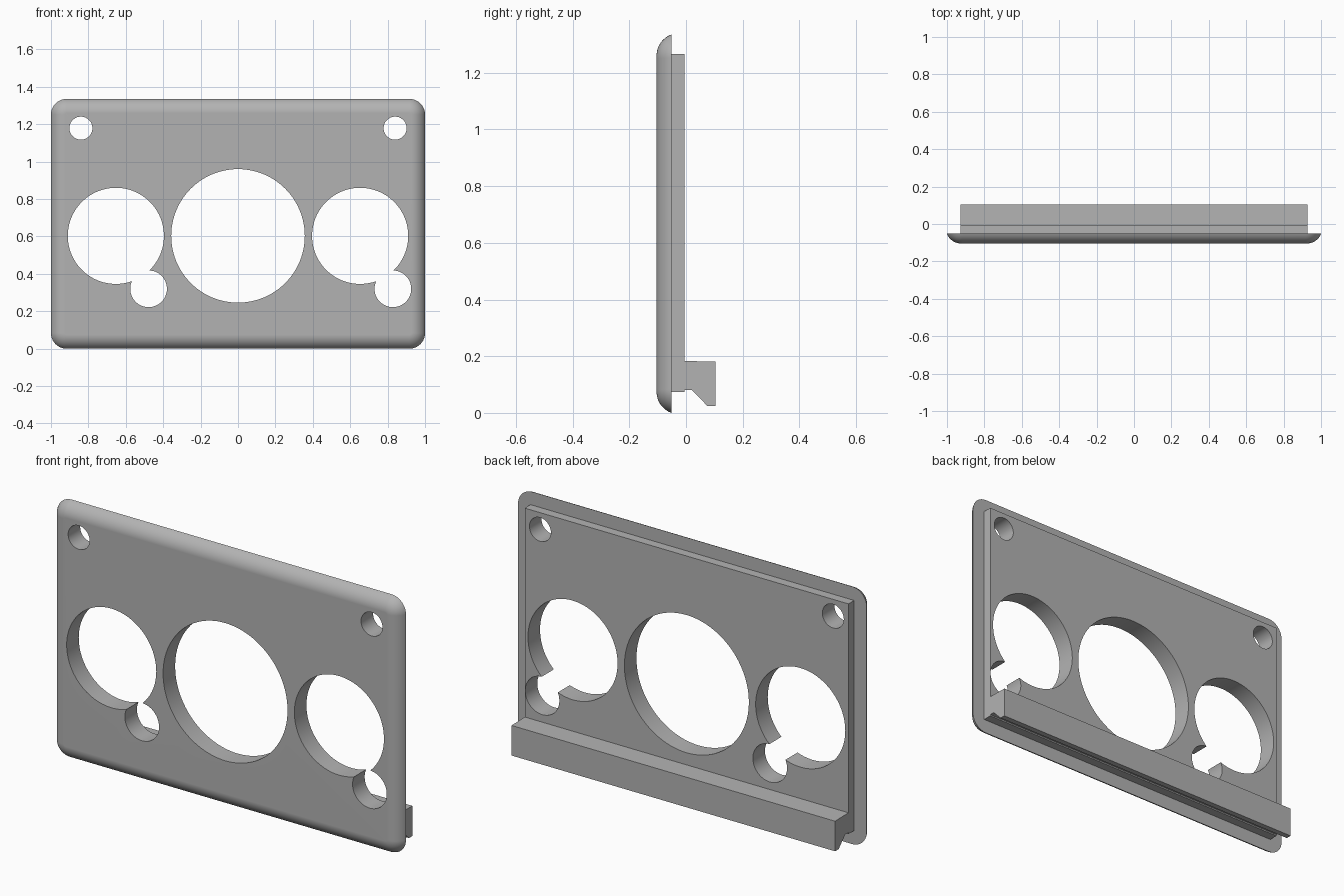
import bpy
import bmesh
from math import sin, cos, pi, asin, sqrt
from mathutils import Matrix

if "Cube" in bpy.data.objects:
    bpy.data.objects.remove(bpy.data.objects["Cube"], do_unlink=True)

WIDTH, HEIGHT = 2.0, 1.335
FRONT, SEAM, BACK = -0.104, -0.052, -0.005
INNER = 0.928          # half width of the rear slab and rail
ROUND = 0.08           # radius of the front edge

grey = bpy.data.materials.new("light grey")
grey.use_nodes = True
grey.diffuse_color = (0.45, 0.45, 0.45, 1)
grey.node_tree.nodes["Principled BSDF"].inputs["Base Color"].default_value = (0.45, 0.45, 0.45, 1)


def finish(bm, name):
    bmesh.ops.recalc_face_normals(bm, faces=bm.faces)
    mesh = bpy.data.meshes.new(name)
    bm.to_mesh(mesh)
    bm.free()
    mesh.materials.append(grey)
    obj = bpy.data.objects.new(name, mesh)
    bpy.context.collection.objects.link(obj)
    return obj


def activate(obj):
    bpy.ops.object.select_all(action="DESELECT")
    obj.select_set(True)
    bpy.context.view_layer.objects.active = obj


def rounded_ring(bm, y, inset, radius, steps=10):
    """Rounded rectangle outline, facing the front."""
    ring = []
    hx, hz = WIDTH / 2 - inset - radius, HEIGHT / 2 - inset - radius
    for q, (sx, sz) in enumerate([(1, 1), (-1, 1), (-1, -1), (1, -1)]):
        for i in range(steps + 1):
            a = (q + i / steps) * pi / 2
            ring.append(bm.verts.new((sx * hx + radius * cos(a), y,
                                      HEIGHT / 2 + sz * hz + radius * sin(a))))
    return ring


def extrude_profile(name, points, half):
    """Extrude a (y, z) outline across x."""
    bm = bmesh.new()
    face = bm.faces.new([bm.verts.new((-half, y, z)) for y, z in points])
    out = bmesh.ops.extrude_face_region(bm, geom=[face])["geom"]
    moved = [v for v in out if isinstance(v, bmesh.types.BMVert)]
    bmesh.ops.translate(bm, verts=moved, vec=(2 * half, 0, 0))
    return finish(bm, name)


# Face plate with a rolled front edge
bm = bmesh.new()
depth = SEAM - FRONT
reach = sqrt(ROUND ** 2 - (ROUND - depth) ** 2)
start = asin((ROUND - depth) / ROUND)
rings = []
for i in range(13):
    a = start + (pi / 2 - start) * i / 12
    inset = reach - ROUND * cos(a)
    rings.append(rounded_ring(bm, FRONT + ROUND - ROUND * sin(a), inset, ROUND + 0.003 - inset))
for lower, upper in zip(rings, rings[1:]):
    for i in range(len(lower)):
        j = (i + 1) % len(lower)
        bm.faces.new((lower[i], lower[j], upper[j], upper[i]))
bm.faces.new(rings[0])
bm.faces.new(rings[-1])
plate = finish(bm, "face_plate")

# Raised slab behind the plate
slab = extrude_profile("rear_slab", [(SEAM, 0.073), (BACK, 0.073), (BACK, 1.266), (SEAM, 1.266)], INNER)

# Hooked rail along the bottom of the back
rail = extrude_profile("hook_rail", [(BACK, 0.183), (0.104, 0.181), (0.104, 0.025),
                                     (0.075, 0.025), (0.021, 0.08), (BACK, 0.08)], INNER)

# Holes: (x, z, radius)
holes = [(0, 0.603, 0.357)]
for side in (-1, 1):
    holes += [(side * 0.653, 0.603, 0.257),         # large side opening
              (side * 0.653 + 0.175, 0.32, 0.098),  # small overlapping opening
              (side * 0.84, 1.179, 0.0615)]         # screw hole

for x, z, radius in holes:
    bm = bmesh.new()
    bmesh.ops.create_cone(bm, cap_ends=True, segments=96, radius1=radius, radius2=radius, depth=0.6,
                          matrix=Matrix.Translation((x, 0, z)) @ Matrix.Rotation(pi / 2, 4, "X"))
    cutter = finish(bm, "hole_cutter")
    cutter.hide_render = True
    for part in (plate, slab):
        activate(part)
        cut = part.modifiers.new("hole", "BOOLEAN")
        cut.operation = "DIFFERENCE"
        cut.solver = "EXACT"
        cut.object = cutter
        bpy.ops.object.modifier_apply(modifier=cut.name)
    bpy.data.objects.remove(cutter, do_unlink=True)

# Smooth curved walls, keep flat faces crisp
for part in (plate, slab):
    activate(part)
    bpy.ops.object.shade_smooth_by_angle(angle=pi / 6)
    weighted = part.modifiers.new("weighted_normals", "WEIGHTED_NORMAL")
    weighted.keep_sharp = True
